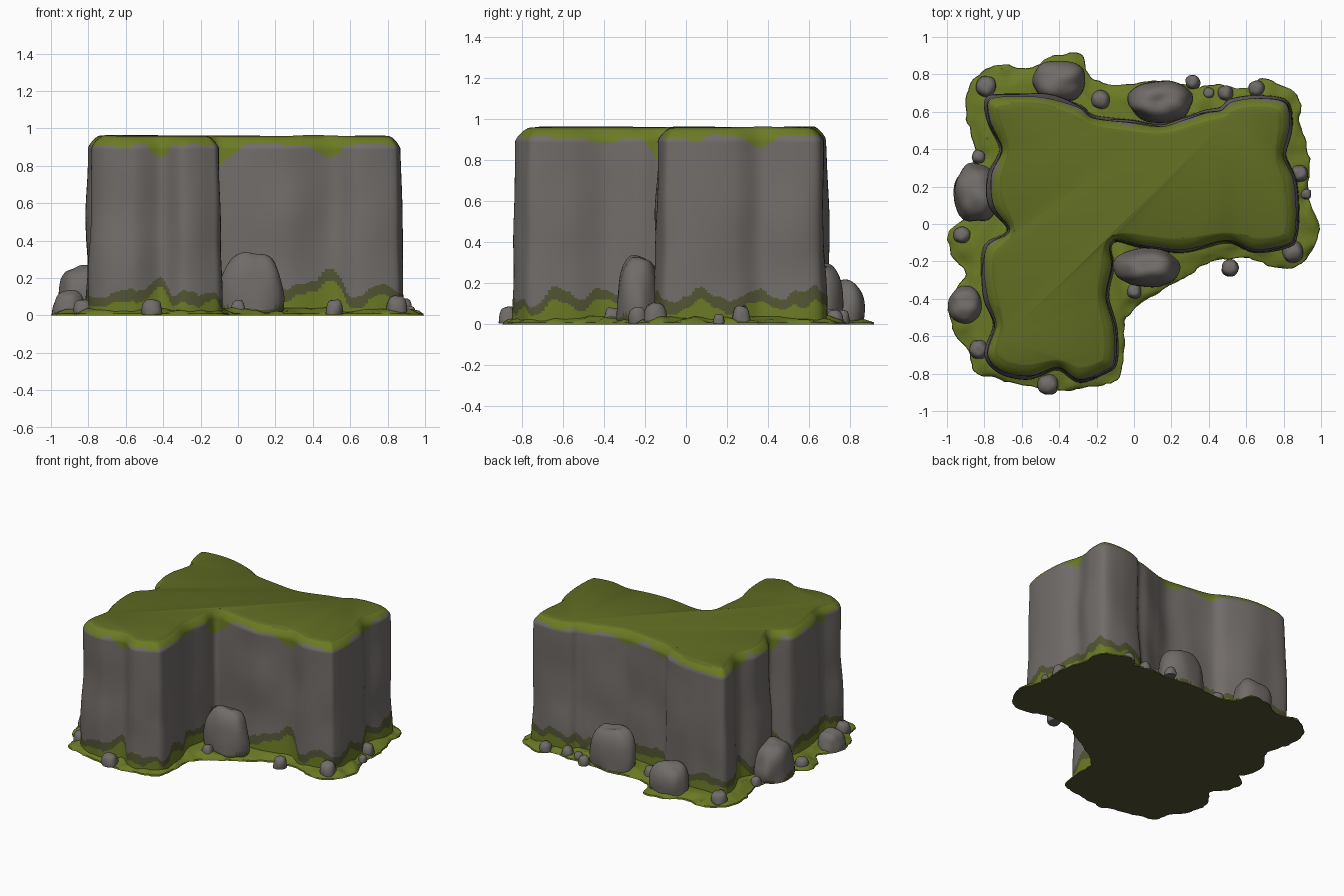
import bpy, bmesh, math
from mathutils import Vector, noise

if "Cube" in bpy.data.objects:
    bpy.data.objects.remove(bpy.data.objects["Cube"])


def mat(name, rgb):
    m = bpy.data.materials.new(name)
    m.diffuse_color = (*rgb, 1)
    m.use_nodes = True
    m.node_tree.nodes["Principled BSDF"].inputs["Base Color"].default_value = m.diffuse_color
    return m


ROCK, TURF, GRASS, MOSS = range(4)
MATS = [mat("grey rock", (0.165, 0.150, 0.140)),
        mat("dark top turf", (0.115, 0.148, 0.016)),
        mat("bright grass", (0.146, 0.194, 0.018)),
        mat("olive moss", (0.085, 0.090, 0.033))]

# Plan outlines, clockwise seen from above
CLIFF = [(-.78, .68), (-.61, .70), (-.46, .69), (-.29, .64), (-.21, .585), (-.02, .56),
         (.14, .54), (.27, .575), (.38, .61), (.46, .625), (.52, .67), (.67, .69),
         (.82, .66), (.85, .53), (.82, .37), (.87, .24), (.885, .08), (.875, -.06),
         (.83, -.125), (.65, -.155), (.50, -.11), (.27, -.155), (.09, -.14), (-.09, -.12),
         (-.105, -.24), (-.13, -.39), (-.09, -.56), (-.09, -.74), (-.15, -.80), (-.29, -.85),
         (-.41, -.79), (-.56, -.83), (-.72, -.80), (-.80, -.70), (-.76, -.54), (-.80, -.40),
         (-.82, -.24), (-.80, -.11), (-.70, -.03), (-.77, .10), (-.78, .26), (-.73, .40),
         (-.79, .56)]
SKIRT = [(-.87, .75), (-.73, .85), (-.56, .83), (-.45, .89), (-.29, .91), (-.24, .80),
         (-.13, .75), (.14, .76), (.33, .735), (.46, .745), (.60, .73), (.70, .78),
         (.87, .69), (.89, .53), (.94, .35), (.93, .16), (.99, -.03), (.91, -.20),
         (.78, -.24), (.59, -.18), (.41, -.20), (.27, -.29), (.11, -.38), (-.04, -.50),
         (-.05, -.67), (-.09, -.83), (-.26, -.875), (-.45, -.885), (-.72, -.83), (-.85, -.79),
         (-.89, -.67), (-.98, -.54), (-.98, -.38), (-.90, -.27), (-.98, -.16), (-.99, -.04),
         (-.89, .05), (-.88, .24), (-.85, .40), (-.90, .585)]


def spline(ctrl, steps):
    """Closed Catmull-Rom curve through the control points."""
    pts, n = [], len(ctrl)
    c = [Vector(p) for p in ctrl]
    for i in range(n):
        a, b, d, e = c[i - 1], c[i], c[(i + 1) % n], c[(i + 2) % n]
        for s in range(steps):
            t = s / steps
            pts.append(0.5 * (2 * b + (d - a) * t + (2 * a - 5 * b + 4 * d - e) * t * t
                              + (3 * b - a - 3 * d + e) * t ** 3))
    return pts


def smooth(pts, k):
    n = len(pts)
    for _ in range(k):
        pts = [pts[i] * .5 + (pts[i - 1] + pts[(i + 1) % n]) * .25 for i in range(n)]
    return pts


def normals(pts):
    out, n = [], len(pts)
    for i in range(n):
        t = (pts[(i + 1) % n] - pts[i - 1]).normalized()
        out.append(Vector((-t.y, t.x)))
    return out


def shrink(pts, d, k):
    """Inset in small smoothed steps so that corners do not fold over."""
    steps = max(1, math.ceil(d / .008))
    for _ in range(steps):
        pts = smooth(pts, k)
        pts = [a - b * (d / steps) for a, b in zip(pts, normals(pts))]
    return pts


def nz(x, y, z, f):
    return noise.noise(Vector((x, y, z)) * f)


def loft(bm, rings):
    """Skin a stack of rings; return the vertices and bands of faces."""
    vs = [[bm.verts.new(p) for p in r] for r in rings]
    bands, n = [], len(vs[0])
    for a, b in zip(vs, vs[1:]):
        bands.append([bm.faces.new((a[i], b[i], b[(i + 1) % n], a[(i + 1) % n]))
                      for i in range(n)])
    return vs, bands


def finish(name, bm):
    bmesh.ops.recalc_face_normals(bm, faces=bm.faces[:])
    me = bpy.data.meshes.new(name)
    bm.to_mesh(me)
    bm.free()
    for m in MATS:
        me.materials.append(m)
    ob = bpy.data.objects.new(name, me)
    bpy.context.collection.objects.link(ob)


# Cliff: fluted wall, chamfered rim and flat turf cap
base = spline(CLIFF, 12)
soft = smooth(base, 120)
soft_n = normals(soft)
crease = [max(0, min(.05, (s - p).dot(n))) for s, p, n in zip(soft, base, soft_n)]
base = [p - n * c * c * 12 for p, n, c in zip(base, soft_n, crease)]   # sharpen creases
heights = [i * .008 for i in range(50)] + [.40 + i * .04 for i in range(10)]
heights += [.79 + i * .008 for i in range(14)]
rings = []
for z in heights:
    ring = []
    for p, n in zip(base, soft_n):
        w = .026 * nz(p.x, p.y, z * .7, 3.5) * math.sin(math.pi * min(1, z / .9))
        q = p + n * (w - .020 * z)
        ring.append((q.x, q.y, z))
    rings.append(ring)
rim_ring = [Vector(p[:2]) for p in rings[-1]]
rim_soft = smooth(rim_ring, 50)
for z, d, t in [(.905, .004, .08), (.918, .012, .2), (.930, .021, .35), (.941, .031, .5),
                (.950, .041, .7), (.956, .050, .85), (.959, .058, 1)]:
    rings.append([(*(p.lerp(s, t) - n * d), z + .012 * max(0, nz(p.x, p.y, 3, 2.5)))
                  for p, s, n in zip(rim_ring, rim_soft, soft_n)])
bm = bmesh.new()
vs, bands = loft(bm, rings)
for band in bands:
    for i, f in enumerate(band):
        c = f.calc_center_median()
        rough = nz(c.x, c.y, 0, 7) * .07 + nz(c.x, c.y, 5, 18) * .03
        low = .08 + rough + 3.2 * crease[i]
        band_w = .055 + .04 * nz(c.x, c.y, 9, 6)
        rim = .912 - 3.0 * crease[i] + .03 * nz(c.x, c.y, 2, 9)
        if c.z > .95:
            f.material_index = TURF
        elif c.z > rim or c.z < low:
            f.material_index = GRASS
        elif c.z < low + band_w:
            f.material_index = MOSS
cap = bm.faces.new(vs[-1])
cap.material_index = TURF
bmesh.ops.triangulate(bm, faces=[cap], ngon_method='EAR_CLIP')
finish("cliff", bm)

# Grass skirt: thin ragged mat around the foot
edge = spline(SKIRT, 8)
edge = [p + n * (.012 * nz(p.x, p.y, 1, 14) + .008 * nz(p.x, p.y, 4, 30))
        for p, n in zip(edge, normals(edge))]
rings = []
for z, d, k in [(0, 0, 0), (.010, .003, 0), (.018, .02, 1), (.024, .04, 2),
                (.030, .06, 3), (.036, .085, 4), (.040, .11, 4)]:
    bump = .020 if .01 < d < .1 else 0
    rings.append([(p.x, p.y, z + bump * nz(p.x, p.y, 0, 12)) for p in shrink(edge, d, k)]
                 if d else [(p.x, p.y, 0) for p in edge])
bm = bmesh.new()
vs, bands = loft(bm, rings)
for f in bm.faces:
    f.material_index = GRASS
top = bm.faces.new(vs[-1])
top.material_index = GRASS
under = bm.faces.new(vs[0])
under.material_index = MOSS
bmesh.ops.triangulate(bm, faces=[top, under], ngon_method='EAR_CLIP')
finish("grass_skirt", bm)


# Boulders and pebbles: flat-topped domes, x, y, half width, half depth, height
def boulder(name, x, y, rx, ry, h, sub):
    bm = bmesh.new()
    bmesh.ops.create_icosphere(bm, subdivisions=sub, radius=1)
    for v in bm.verts:
        u = v.co.copy()
        plan = (abs(u.x) ** 2.3 + abs(u.y) ** 2.3) ** (1 / 2.3)
        u *= (plan ** 3.4 + abs(u.z) ** 3.4) ** (-1 / 3.4)
        u *= 1 + .13 * nz(u.x + x * 9, u.y + y * 9, u.z, 1.2)
        taper = 1 - .15 * max(0, u.z)
        v.co = (x + u.x * rx * taper, y + u.y * ry * taper, max(.004, h * (.3 + .7 * u.z)))
    for f in bm.faces:
        c = f.calc_center_median()
        if h > .2 and c.z < .03 + .06 * nz(c.x, c.y, 0, 9):
            f.material_index = MOSS
    finish(name, bm)


BIG = [(-.40, .765, .14, .11, .21), (.14, .655, .17, .11, .30),
       (-.845, .165, .115, .155, .26), (.07, -.235, .17, .105, .325),
       (-.90, -.435, .09, .095, .13)]
SMALL = [(-.79, .735, .055, .09), (-.18, .665, .05, .09), (.315, .76, .038, .07),
         (.40, .70, .03, .05), (.49, .70, .04, .07), (.655, .725, .042, .07),
         (.885, .27, .045, .09), (.92, .16, .028, .05), (.85, -.15, .055, .105),
         (.515, -.235, .045, .085), (0, -.36, .04, .08), (-.46, -.86, .055, .085),
         (-.83, -.67, .05, .085), (-.92, -.06, .045, .075), (-.83, .36, .036, .065)]
for i, b in enumerate(BIG):
    boulder(f"boulder_{i + 1}", *b, 4)
for i, (x, y, r, h) in enumerate(SMALL):
    boulder(f"pebble_{i + 1}", x, y, r, r, h, 3)

# Smooth shading with sharp creases
for ob in bpy.context.collection.objects:
    ob.select_set(True)
    bpy.context.view_layer.objects.active = ob
bpy.ops.object.shade_smooth_by_angle(angle=math.radians(40))
